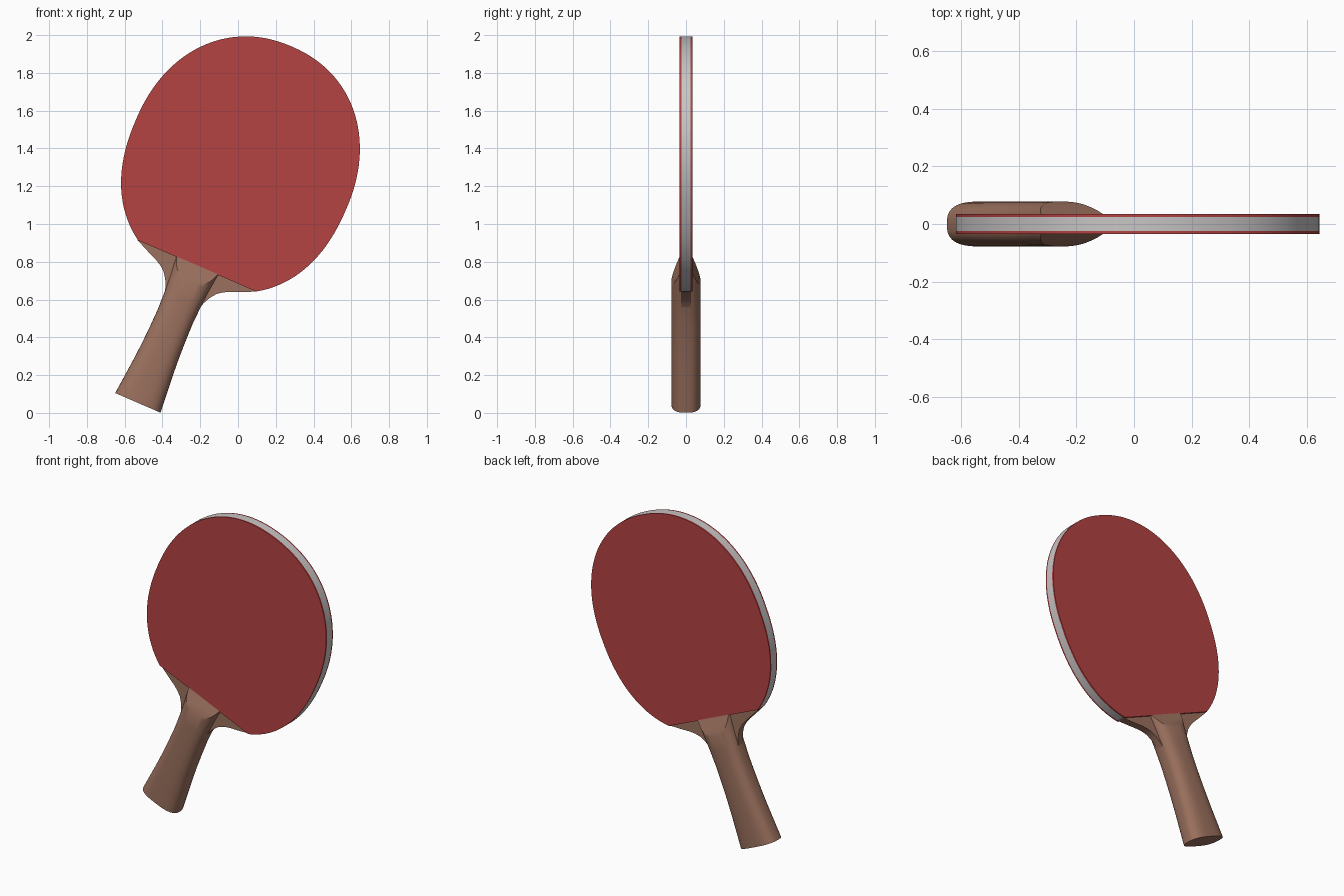
import bpy, bmesh, math
from mathutils import Vector

if "Cube" in bpy.data.objects:
    bpy.data.objects.remove(bpy.data.objects["Cube"])

TILT = math.radians(23.4)      # the whole bat leans to the right
BASE = (-0.53, 0, 0.053)       # centre of the handle end


def material(name, rgb):
    m = bpy.data.materials.new(name)
    m.diffuse_color = (*rgb, 1)
    m.use_nodes = True
    m.node_tree.nodes["Principled BSDF"].inputs["Base Color"].default_value = m.diffuse_color
    return m


RED = material("red rubber", (0.456, 0.054, 0.054))
WOOD = material("brown wood", (0.33, 0.165, 0.112))
GREY = material("pale grey tape", (0.58, 0.56, 0.56))


def finish(bm, name, mat):
    bmesh.ops.recalc_face_normals(bm, faces=bm.faces)
    me = bpy.data.meshes.new(name)
    bm.to_mesh(me)
    bm.free()
    me.materials.append(mat)
    ob = bpy.data.objects.new(name, me)
    bpy.context.collection.objects.link(ob)
    ob.location = BASE
    ob.rotation_euler = (0, TILT, 0)
    bpy.ops.object.select_all(action='DESELECT')
    bpy.context.view_layer.objects.active = ob
    ob.select_set(True)
    bpy.ops.object.shade_smooth_by_angle(angle=math.radians(30))
    return ob


def slab(name, outline, y0, y1, mat):
    """Flat plate: outline in x, z, thickness from y0 to y1."""
    bm = bmesh.new()
    face = bm.faces.new([bm.verts.new((x, y0, z)) for x, z in outline])
    ext = bmesh.ops.extrude_face_region(bm, geom=[face])
    moved = [v for v in ext['geom'] if isinstance(v, bmesh.types.BMVert)]
    bmesh.ops.translate(bm, verts=moved, vec=(0, y1 - y0, 0))
    return finish(bm, name, mat)


def spow(v, p):
    return math.copysign(abs(v) ** p, v)


# Head outline: rounded oval cut straight across at the bottom
CZ, A, B, CUT = 1.38, 0.605, 0.675, 0.79


def head(scale=1.0, count=96):
    start = -math.asin(((CZ - CUT) / B) ** (2.3 / 2))
    pts = []
    for i in range(count + 1):
        a = start + (math.pi - 2 * start) * i / count
        n = 2.3 if math.sin(a) < 0 else 2.15
        pts.append((scale * A * spow(math.cos(a), 2 / n),
                    CZ + scale * B * spow(math.sin(a), 2 / n)))
    return pts


# Rubber sheets on both faces
slab("front_rubber", head(), -0.034, -0.024, RED)
slab("back_rubber", head(), 0.024, 0.034, RED)

# Edge tape: open ring following the head
slab("edge_tape", head() + head(0.97)[::-1], -0.025, 0.025, GREY)

# Wooden blade with the flared neck
flare = [(0.08, 0.45), (0.088, 0.51), (0.097, 0.57), (0.109, 0.62), (0.128, 0.66),
         (0.152, 0.693), (0.18, 0.715), (0.215, 0.734), (0.27, 0.757), (0.343, CUT)]
blade = flare + head(0.985)[2:-2] + [(-x, z) for x, z in flare[::-1]]
slab("blade", blade, -0.0235, 0.0235, WOOD)

# Handle: waisted loft of rounded cross-sections
bm = bmesh.new()
sections = [(0, 0.131), (0.1, 0.122), (0.2, 0.113), (0.3, 0.106), (0.4, 0.102),
            (0.5, 0.1), (0.6, 0.104), (0.7, 0.112), (0.8, 0.123)]
N = 48
rings = []
for z, w in sections:
    rings.append([bm.verts.new((w * spow(math.cos(t), 2 / 2.8),
                                0.078 * spow(math.sin(t), 2 / 2.8), z))
                  for t in (2 * math.pi * i / N for i in range(N))])
for r0, r1 in zip(rings, rings[1:]):
    for i in range(N):
        j = (i + 1) % N
        bm.faces.new((r0[i], r0[j], r1[j], r1[i]))
bm.faces.new(rings[0])
bm.faces.new(rings[-1])
# Sloping facets where the handle meets the rubber
for side in (-1, 1):
    res = bmesh.ops.bisect_plane(
        bm, geom=bm.verts[:] + bm.edges[:] + bm.faces[:], dist=1e-5,
        plane_co=Vector((0, side * 0.078, 0.695)),
        plane_no=Vector((0, side * 0.105, 0.047)).normalized(), clear_outer=True)
    cut = [e for e in res['geom_cut'] if isinstance(e, bmesh.types.BMEdge)]
    bmesh.ops.holes_fill(bm, edges=[e for e in bm.edges if e.is_boundary], sides=0)
finish(bm, "handle", WOOD)
